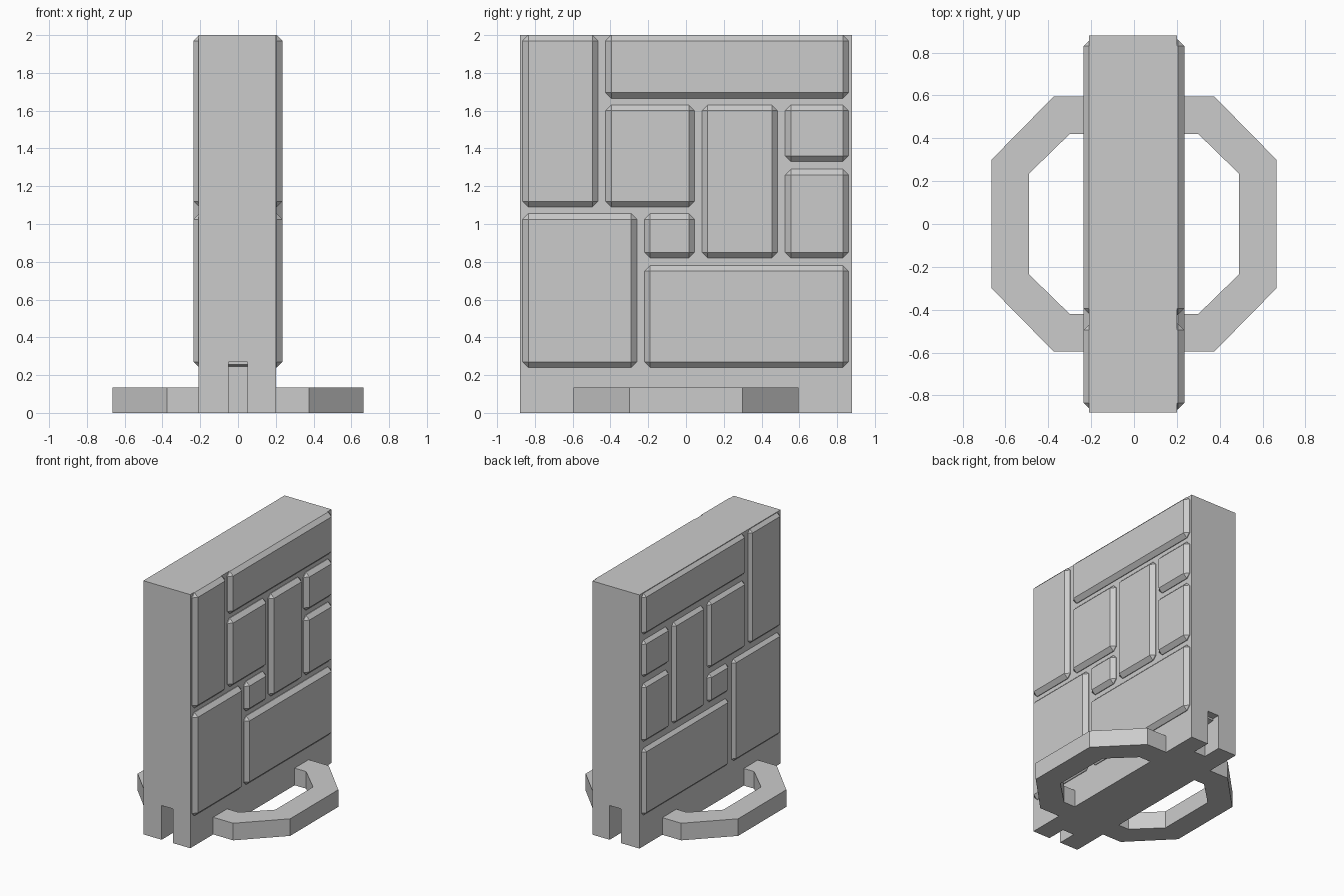
import bpy
import bmesh
from mathutils import Vector

if "Cube" in bpy.data.objects:
    bpy.data.objects.remove(bpy.data.objects["Cube"], do_unlink=True)

GREY = (0.6, 0.6, 0.6, 1.0)
grey = bpy.data.materials.new("plain grey")
grey.use_nodes = True
grey.diffuse_color = GREY
grey.node_tree.nodes["Principled BSDF"].inputs["Base Color"].default_value = GREY


def finish(bm, name):
    """Turn a bmesh into a named, coloured object."""
    bmesh.ops.recalc_face_normals(bm, faces=bm.faces)
    mesh = bpy.data.meshes.new(name)
    bm.to_mesh(mesh)
    bm.free()
    mesh.materials.append(grey)
    obj = bpy.data.objects.new(name, mesh)
    bpy.context.collection.objects.link(obj)
    return obj


def box(name, low, high, chamfer=0):
    bm = bmesh.new()
    bmesh.ops.create_cube(bm, size=1)
    low, high = Vector(low), Vector(high)
    bmesh.ops.scale(bm, vec=high - low, verts=bm.verts)
    bmesh.ops.translate(bm, vec=(low + high) / 2, verts=bm.verts)
    if chamfer:
        bmesh.ops.bevel(bm, geom=bm.edges[:], offset=chamfer, segments=1,
                        profile=0.5, affect='EDGES')
    return finish(bm, name)


def prism(name, points, offset):
    """Extrude a closed outline of 3D points along an offset."""
    bm = bmesh.new()
    face = bm.faces.new([bm.verts.new(p) for p in points])
    top = bmesh.ops.extrude_face_region(bm, geom=[face], use_keep_orig=True)
    moved = [g for g in top["geom"] if isinstance(g, bmesh.types.BMVert)]
    bmesh.ops.translate(bm, vec=offset, verts=moved)
    return finish(bm, name)


# Wall slab with a stepped slot cut into the foot of each end
wall = box("wall", (-0.21, -0.88, 0), (0.2, 0.88, 2))
SLOT = [(0.95, -0.1), (0.95, 0.27), (0.82, 0.27), (0.82, 0.255),
        (0.73, 0.245), (0.73, -0.1)]
for side in (-1, 1):
    cutter = prism("slot_cutter", [(-0.05, side * y, z) for y, z in SLOT], (0.1, 0, 0))
    cutter.hide_render = True
    cut = wall.modifiers.new("slot", 'BOOLEAN')
    cut.operation = 'DIFFERENCE'
    cut.solver = 'EXACT'
    cut.object = cutter
    bpy.context.view_layer.objects.active = wall
    bpy.ops.object.modifier_apply(modifier=cut.name)
    bpy.data.objects.remove(cutter, do_unlink=True)

# Chamfered stone blocks on both faces: y from, y to, z from, z to
BLOCKS = [
    (-0.865, -0.465, 1.09, 2.0),
    (-0.425, 0.86, 1.665, 2.0),
    (-0.425, 0.045, 1.09, 1.63),
    (0.085, 0.485, 0.82, 1.63),
    (0.525, 0.86, 1.33, 1.63),
    (0.525, 0.86, 0.82, 1.29),
    (-0.865, -0.26, 0.24, 1.055),
    (-0.22, 0.045, 0.82, 1.055),
    (-0.22, 0.86, 0.24, 0.78),
]
# Half of an octagonal ring on the ground
OUTER = [(0.19, -0.595), (0.375, -0.595), (0.665, -0.3)]
INNER = [(0.49, -0.235), (0.3, -0.42), (0.19, -0.42)]
outline = OUTER + [(x, -y) for x, y in reversed(OUTER)]
outline += [(x, -y) for x, y in reversed(INNER)] + INNER

for side, label in ((1, "left"), (-1, "right")):
    for i, (y0, y1, z0, z1) in enumerate(BLOCKS, 1):
        xs = sorted((side * 0.1, side * 0.235))
        box(f"{label}_stone_block_{i}", (xs[0], y0, z0), (xs[1], y1, z1), 0.03)
    prism(f"{label}_base_ring", [(side * x, y, 0) for x, y in outline], (0, 0, 0.135))
